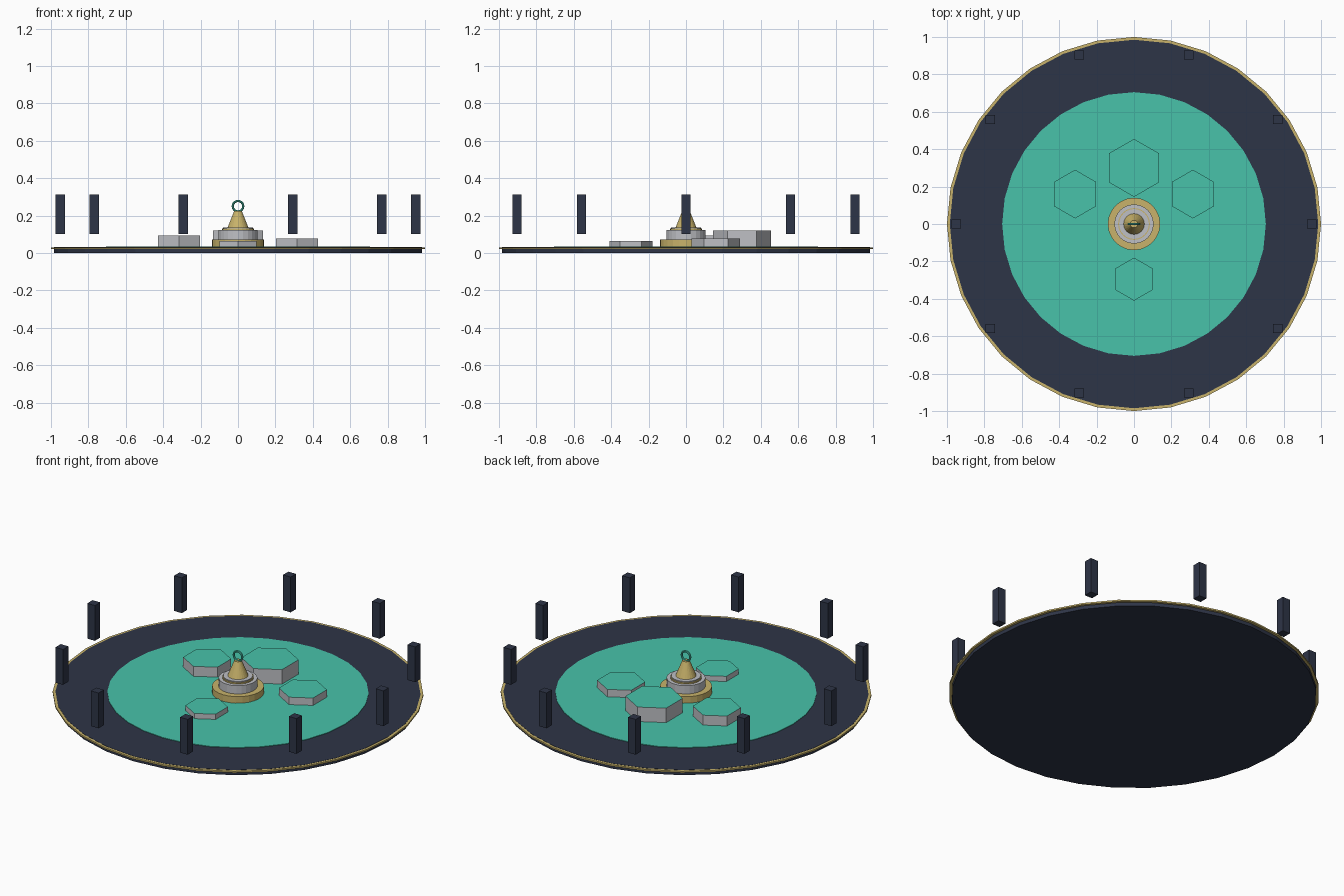
import bpy, math

if "Cube" in bpy.data.objects:
    bpy.data.objects.remove(bpy.data.objects["Cube"])


def material(name, rgb):
    m = bpy.data.materials.new(name)
    m.diffuse_color = (*rgb, 1)
    m.use_nodes = True
    m.node_tree.nodes["Principled BSDF"].inputs["Base Color"].default_value = m.diffuse_color
    return m


navy = material("navy", (0.027, 0.035, 0.063))
gold = material("gold", (0.58, 0.45, 0.145))
teal = material("teal", (0.065, 0.54, 0.40))
grey = material("light_grey", (0.52, 0.53, 0.56))


def prism(name, mat, r, z0, z1, sides=32, x=0, y=0, top_r=None, top_mat=None):
    """Upright prism or cone frustum with a corner on the y axis."""
    bpy.ops.mesh.primitive_cone_add(
        vertices=sides, radius1=r, radius2=r if top_r is None else top_r,
        depth=z1 - z0, location=(x, y, (z0 + z1) / 2))
    ob = bpy.context.object
    ob.name = name
    ob.data.materials.append(mat)
    if top_mat:
        ob.data.materials.append(top_mat)
        for p in ob.data.polygons:
            if p.normal.z > 0.9:
                p.material_index = 1
    return ob


# Layered round platform
prism("platform_base", navy, 0.985, 0, 0.031)
prism("platform_rim", gold, 1.0, 0.021, 0.030)
prism("inner_floor", teal, 0.705, 0.02, 0.034)

# Hexagonal pedestals with coloured tops
for name, x, y, r, top in (("back", 0, 0.30, 0.155, 0.12),
                           ("left", -0.315, 0.16, 0.13, 0.093),
                           ("right", 0.315, 0.16, 0.13, 0.078),
                           ("front", 0, -0.295, 0.115, 0.065)):
    prism(name + "_pedestal", grey, r, 0.03, top, 6, x, y, top_mat=teal)

# Central stepped monument
prism("monument_foot", gold, 0.14, 0.03, 0.073, 24)
prism("monument_drum", grey, 0.105, 0.07, 0.122, 24)
prism("monument_band", gold, 0.085, 0.12, 0.130, 24)
prism("monument_collar", grey, 0.080, 0.125, 0.136, 24)
prism("monument_spire", gold, 0.058, 0.13, 0.225, 24, top_r=0.020)

# Upright ring on the spire
bpy.ops.mesh.primitive_torus_add(
    major_radius=0.028, minor_radius=0.006, major_segments=24, minor_segments=8,
    location=(0, 0, 0.25), rotation=(math.pi / 2, 0, 0))
ring = bpy.context.object
ring.name = "spire_ring"
ring.data.materials.append(teal)
bpy.ops.object.shade_smooth_by_angle()

# Circle of floating posts
for i in range(10):
    a = i * math.tau / 10
    bpy.ops.mesh.primitive_cube_add(
        size=1, location=(0.95 * math.cos(a), 0.95 * math.sin(a), 0.2075))
    post = bpy.context.object
    post.name = f"post_{i + 1}"
    post.scale = (0.05, 0.05, 0.21)
    post.data.materials.append(navy)
